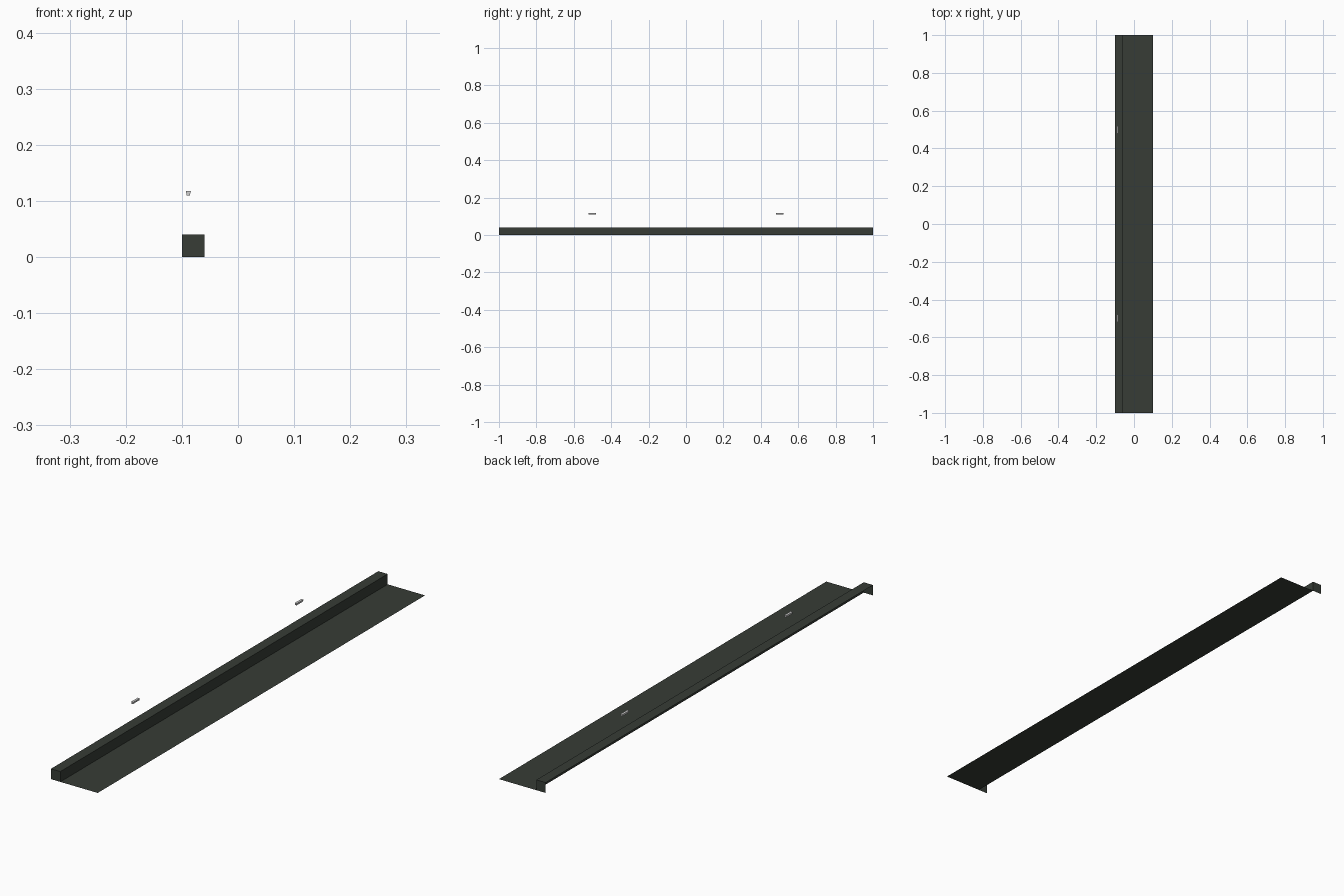
import bpy

if "Cube" in bpy.data.objects:
    bpy.data.objects.remove(bpy.data.objects["Cube"])


def material(name, rgb):
    m = bpy.data.materials.new(name)
    m.diffuse_color = (*rgb, 1)
    m.use_nodes = True
    m.node_tree.nodes["Principled BSDF"].inputs["Base Color"].default_value = m.diffuse_color
    return m


def mesh_object(name, verts, faces, mat):
    me = bpy.data.meshes.new(name)
    me.from_pydata(verts, [], faces)
    me.materials.append(mat)
    ob = bpy.data.objects.new(name, me)
    bpy.context.collection.objects.link(ob)
    return ob


def sweep(name, profile, y0, y1, mat, closed=False):
    """Extrude an (x, z) profile along y."""
    n = len(profile)
    verts = [(x, y, z) for y in (y0, y1) for x, z in profile]
    faces = [(i, i + n, (i + 1) % n + n, (i + 1) % n)
             for i in range(n if closed else n - 1)]
    if closed:
        faces += [tuple(range(n)), tuple(range(2 * n - 1, n - 1, -1))]
    return mesh_object(name, verts, faces, mat)


dark = material("dark green grey", (0.038, 0.046, 0.037))
grey = material("light grey", (0.62, 0.62, 0.62))

L, M, R, H = -0.1, -0.06, 0.1, 0.04

# Thin floor sheet, raised step wall and step top (open at the back and below)
sweep("ledge_sheet", [(L, H), (M, H), (M, 0), (R, 0)], -1, 1, dark)

# End caps of the raised step
for label, y in (("front", -1), ("back", 1)):
    ring = [(L, y, 0), (M, y, 0), (M, y, H), (L, y, H)]
    mesh_object(label + "_step_cap", ring,
                [(0, 1, 2, 3) if y < 0 else (3, 2, 1, 0)], dark)

# Two small tapered fittings floating above the step
for label, y in (("front", -0.5), ("back", 0.5)):
    sweep(label + "_fitting",
          [(-0.0915, 0.11), (-0.086, 0.11), (-0.084, 0.118), (-0.093, 0.118)],
          y - 0.02, y + 0.02, grey, closed=True)
